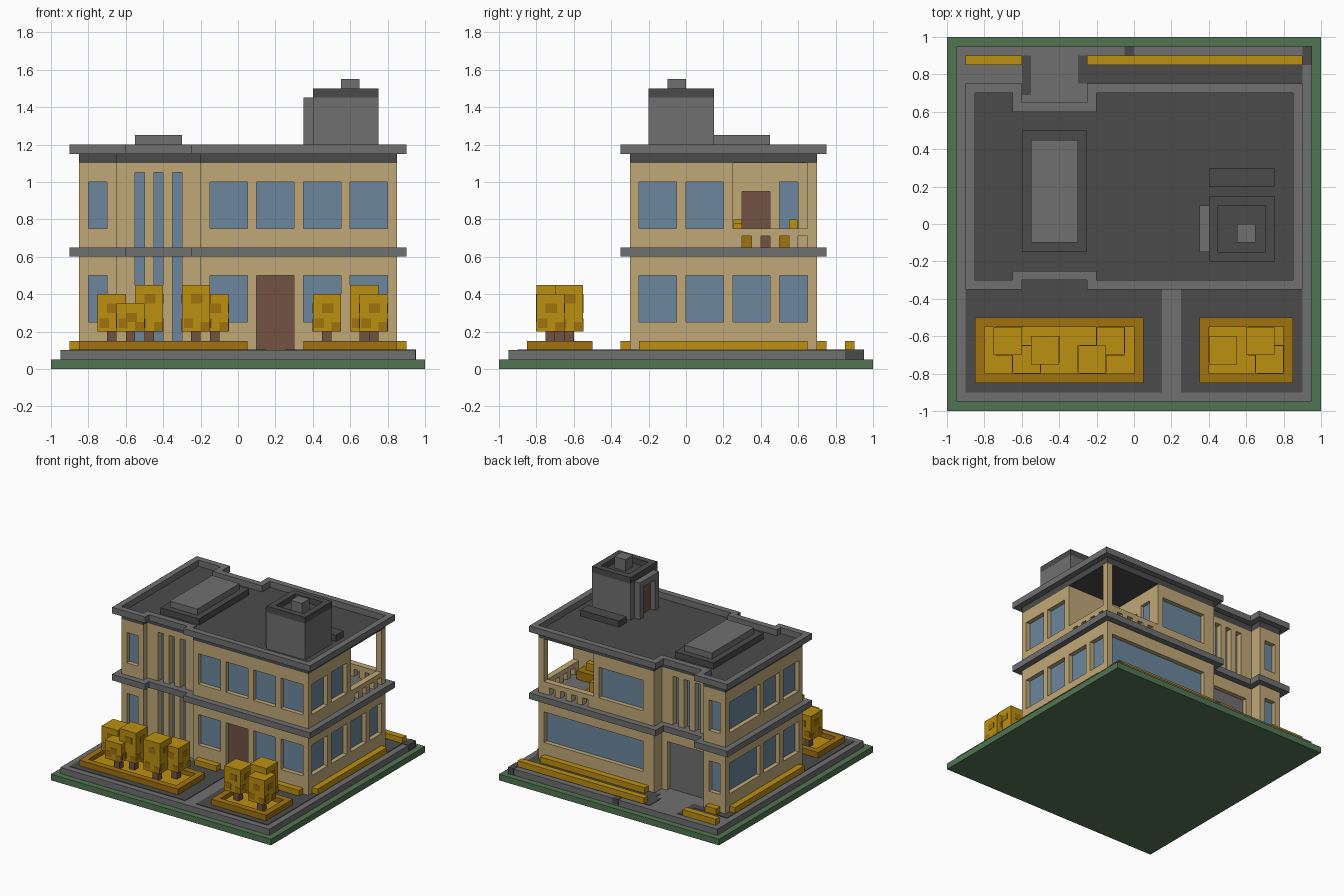
import bpy, bmesh

old = bpy.data.objects.get("Cube")
if old:
    bpy.data.objects.remove(old, do_unlink=True)


def material(name, r, g, b):
    lin = [((c / 255 + 0.055) / 1.055) ** 2.4 for c in (r, g, b)] + [1]
    m = bpy.data.materials.new(name)
    m.use_nodes = True
    m.diffuse_color = lin
    m.node_tree.nodes["Principled BSDF"].inputs["Base Color"].default_value = lin
    return m


GREEN = material("grass green", 82, 117, 82)
LIGHT = material("light grey", 112, 112, 112)
DARK = material("dark grey", 75, 75, 75)
BEIGE = material("beige wall", 192, 169, 120)
BLUE = material("window blue", 108, 135, 157)
BROWN = material("wood brown", 114, 82, 66)
LEAF = material("leaf gold", 188, 144, 16)
OCHRE = material("dark ochre", 160, 114, 14)


def finish(name, bm, mat):
    bmesh.ops.recalc_face_normals(bm, faces=bm.faces)
    me = bpy.data.meshes.new(name)
    bm.to_mesh(me)
    bm.free()
    me.materials.append(mat)
    ob = bpy.data.objects.new(name, me)
    bpy.context.scene.collection.objects.link(ob)
    return ob


def boxes(name, mat, *items):
    """One object made of boxes (x0, x1, y0, y1, z0, z1)."""
    bm = bmesh.new()
    for x0, x1, y0, y1, z0, z1 in items:
        for v in bmesh.ops.create_cube(bm, size=1)["verts"]:
            v.co = (x1 if v.co.x > 0 else x0, y1 if v.co.y > 0 else y0, z1 if v.co.z > 0 else z0)
    return finish(name, bm, mat)


def prism(name, mat, pts, z0, z1):
    bm = bmesh.new()
    face = bm.faces.new([bm.verts.new((x, y, z0)) for x, y in pts])
    top = bmesh.ops.extrude_face_region(bm, geom=[face])["geom"]
    for v in top:
        if isinstance(v, bmesh.types.BMVert):
            v.co.z = z1
    return finish(name, bm, mat)


def frame(x0, x1, y0, y1, z0, z1, t):
    return [(x0, x1, y0, y0 + t, z0, z1), (x0, x1, y1 - t, y1, z0, z1),
            (x0, x0 + t, y0 + t, y1 - t, z0, z1), (x1 - t, x1, y0 + t, y1 - t, z0, z1)]


def outline(o, terrace=False):
    """Building footprint grown by o, optionally without the terrace corner."""
    f, b, s, l, r = -0.3 - o, 0.7 + o, 0.85 + o, -0.65 + o, -0.2 - o
    corner = [(s, 0.25), (0.35, 0.25), (0.35, b)] if terrace else [(s, b)]
    return [(-s, f), (l, f), (l, f + 0.05), (r, f + 0.05), (r, f), (s, f)] + corner + \
           [(r, b), (r, b - 0.1), (l, b - 0.1), (l, b), (-s, b)]


# Ground and paving
boxes("lawn", GREEN, (-1, 1, -1, 1, 0, 0.05))
boxes("pavement", LIGHT, (-0.95, 0.95, -0.95, 0.95, 0.05, 0.1))
boxes("paving_dark", DARK, (-0.9, 0.15, -0.9, -0.3, 0.1, 0.104), (0.25, 0.9, -0.9, -0.3, 0.1, 0.104),
      (-0.9, -0.84, -0.3, 0.75, 0.1, 0.104), (0.84, 0.9, -0.3, 0.75, 0.1, 0.104),
      (-0.9, -0.55, 0.69, 0.75, 0.1, 0.104), (-0.25, 0.9, 0.69, 0.75, 0.1, 0.104),
      (-0.6, -0.55, 0.75, 0.9, 0.1, 0.104), (-0.3, 0.9, 0.75, 0.9, 0.1, 0.104))
boxes("drain_blocks", DARK, (-0.05, 0, 0.9, 0.952, 0.06, 0.103), (0.9, 0.952, 0.85, 0.952, 0.05, 0.103))

# Walls, one body per storey
lower = prism("lower_walls", BEIGE, outline(0), 0.1, 0.6)
upper = prism("upper_walls", BEIGE, outline(0, True), 0.65, 1.1)

# Openings: recess cutters plus a panel set at the back of each recess
cuts = {lower: [], upper: []}
panels = {BLUE: [], BROWN: [], LIGHT: []}


def opening(body, side, wall, u0, u1, z0, z1, mat=BLUE, depth=0.04):
    s = -1 if side[0] == "-" else 1
    a, b = sorted((wall + s * 0.02, wall - s * depth))
    c, d = sorted((wall - s * (depth - 0.004), wall - s * (depth + 0.004)))
    if side[1] == "x":
        cuts[body].append((a, b, u0, u1, z0, z1))
        panels[mat].append((c, d, u0, u1, z0, z1))
    else:
        cuts[body].append((u0, u1, a, b, z0, z1))
        panels[mat].append((u0, u1, c, d, z0, z1))


for body, z in ((lower, 0.25), (upper, 0.75)):
    front = [(-0.8, -0.7), (-0.15, 0.05), (0.35, 0.55), (0.6, 0.8)]
    right = [(-0.25, -0.05), (0, 0.2)]
    if body is lower:
        right += [(0.25, 0.45), (0.5, 0.65)]
    else:
        front.append((0.1, 0.3))
    for u in front:
        opening(body, "-y", -0.3, *u, z, z + 0.25)
    for u in right:
        opening(body, "+x", 0.85, *u, z, z + 0.25)
    for u in ((-0.25, -0.05), (0, 0.2), (0.25, 0.65)):
        opening(body, "-x", -0.85, *u, z, z + 0.25)
    for u in ((-0.8, -0.7), (-0.1, 0.8 if body is lower else 0.3)):
        opening(body, "+y", 0.7, *u, z, z + 0.25)
opening(lower, "-y", -0.3, 0.1, 0.3, 0.09, 0.5, BROWN)
opening(lower, "+y", 0.6, -0.6, -0.25, 0.09, 0.5, LIGHT)
opening(upper, "+x", 0.35, 0.3, 0.45, 0.64, 0.95, BROWN, 0.03)
opening(upper, "+x", 0.35, 0.5, 0.6, 0.75, 1.0, BLUE, 0.03)
# Tall glazed bays behind the fins
opening(lower, "-y", -0.25, -0.6, -0.25, 0.15, 0.61, BLUE, 0.05)
opening(upper, "-y", -0.25, -0.6, -0.25, 0.64, 1.05, BLUE, 0.05)
opening(upper, "+y", 0.6, -0.6, -0.25, 0.64, 1.05, BLUE, 0.05)

for body, items in cuts.items():
    cutter = boxes("cutter", BEIGE, *items)
    cutter.hide_render = True
    mod = body.modifiers.new("openings", "BOOLEAN")
    mod.object, mod.operation, mod.solver = cutter, "DIFFERENCE", "EXACT"
    dg = bpy.context.evaluated_depsgraph_get()
    body.data = bpy.data.meshes.new_from_object(body.evaluated_get(dg))
    body.modifiers.clear()
    bpy.data.objects.remove(cutter, do_unlink=True)

boxes("window_glass", BLUE, *panels[BLUE])
boxes("wooden_doors", BROWN, *panels[BROWN])
boxes("garage_door", LIGHT, *panels[LIGHT])

fins = []
for x in (-0.6, -0.5, -0.4, -0.3):
    fins += [(x, x + 0.05, -0.25, -0.2, 0.15, 0.6), (x, x + 0.05, -0.25, -0.2, 0.65, 1.05),
             (x, x + 0.05, 0.55, 0.6, 0.65, 1.05)]
boxes("bay_fins", BEIGE, *fins)

# Cornice, roof and parapet
prism("floor_cornice", LIGHT, outline(0.05), 0.6, 0.65)
prism("roof_slab", DARK, outline(0), 1.1, 1.15)
bm = bmesh.new()
rings = [[bm.verts.new((x, y, z)) for x, y in outline(o)]
         for o, z in ((0, 1.15), (0.05, 1.15), (0.05, 1.2), (0, 1.2))]
n = len(rings[0])
for k in range(4):
    p, q = rings[k], rings[(k + 1) % 4]
    for i in range(n):
        bm.faces.new((p[i], p[(i + 1) % n], q[(i + 1) % n], q[i]))
finish("roof_parapet", bm, LIGHT)

# Terrace: corner column, balustrade, planters
boxes("terrace_column", BEIGE, (0.8, 0.85, 0.65, 0.7, 0.65, 1.1))
rail = [(0.8, 0.85, 0.25, 0.65, 0.71, 0.75), (0.35, 0.8, 0.65, 0.7, 0.71, 0.75)]
rail += [(0.8, 0.85, y, y + 0.05, 0.65, 0.71) for y in (0.25, 0.35, 0.45, 0.55)]
rail += [(x, x + 0.05, 0.65, 0.7, 0.65, 0.71) for x in (0.35, 0.45, 0.55, 0.65, 0.75)]
boxes("terrace_balustrade", BEIGE, *rail)
boxes("terrace_planters", OCHRE, (0.4, 0.75, 0.25, 0.35, 0.65, 0.72), (0.36, 0.5, 0.5, 0.6, 0.65, 0.72))
boxes("terrace_shrubs", LEAF, (0.42, 0.52, 0.255, 0.3, 0.72, 0.8), (0.6, 0.7, 0.255, 0.3, 0.72, 0.78),
      (0.38, 0.46, 0.55, 0.595, 0.72, 0.8))

# Rooftop: skylight, stair tower, low duct
boxes("skylight_base", DARK, (-0.6, -0.25, -0.15, 0.5, 1.15, 1.2))
boxes("skylight_top", LIGHT, (-0.55, -0.3, -0.1, 0.45, 1.2, 1.25))
boxes("roof_duct", DARK, (0.4, 0.75, 0.2, 0.3, 1.15, 1.2))
boxes("stair_tower", LIGHT, (0.4, 0.75, -0.2, 0.15, 1.15, 1.45))
boxes("tower_roof", DARK, (0.45, 0.7, -0.15, 0.1, 1.45, 1.455), *frame(0.4, 0.75, -0.2, 0.15, 1.45, 1.5, 0.05))
boxes("tower_vent", LIGHT, (0.55, 0.65, -0.1, 0, 1.455, 1.55))
boxes("tower_door_frame", LIGHT, (0.35, 0.4, -0.15, -0.1, 1.15, 1.45), (0.35, 0.4, 0.05, 0.1, 1.15, 1.45),
      (0.35, 0.4, -0.1, 0.05, 1.4, 1.45))
boxes("tower_door", BROWN, (0.392, 0.4, -0.1, 0.05, 1.15, 1.4))

# Hedges along the boundary and the walls
hedges = [(-0.9, -0.6, 0.85, 0.9), (-0.25, 0.9, 0.85, 0.9), (-0.15, 0.8, 0.7, 0.75), (-0.8, -0.7, 0.7, 0.75),
          (0.85, 0.9, -0.25, 0.65), (-0.9, -0.85, -0.25, 0.65), (-0.15, 0.05, -0.35, -0.3),
          (0.35, 0.8, -0.35, -0.3), (-0.8, -0.7, -0.35, -0.3)]
boxes("hedges", LEAF, *[h + (0.1, 0.15) for h in hedges])

# Front planters with cube-crowned trees
for side, x0, x1 in (("left", 0.35, 0.85), ("right", -0.85, 0.05)):
    boxes(side + "_planter_rim", OCHRE, *frame(x0, x1, -0.85, -0.5, 0.1, 0.15, 0.05))
    boxes(side + "_planter_bed", LEAF, (x0 + 0.05, x1 - 0.05, -0.8, -0.55, 0.1, 0.115))

crowns, trunks, patches = [], [], []
for x, y, top in ((-0.75, -0.7, 0.4), (-0.65, -0.8, 0.35), (-0.55, -0.75, 0.45), (-0.3, -0.8, 0.45),
                  (-0.2, -0.7, 0.4), (0.4, -0.75, 0.4), (0.6, -0.7, 0.45), (0.65, -0.8, 0.4)):
    crowns.append((x, x + 0.15, y, y + 0.15, 0.2, top))
    trunks.append((x + 0.05, x + 0.1, y + 0.05, y + 0.1, 0.1, 0.2))
    for a, b, z0, z1 in ((0.01, 0.06, 0.22, 0.27), (0.05, 0.11, top - 0.1, top - 0.05), (0.1, 0.15, 0.2, 0.25)):
        for e in (-0.002, 0.149):
            patches.append((x + a, x + b, y + e, y + e + 0.003, z0, z1))
            patches.append((x + e, x + e + 0.003, y + a, y + b, z0, z1))
boxes("tree_trunks", BROWN, *trunks)
boxes("tree_crowns", LEAF, *crowns)
boxes("tree_leaf_patches", OCHRE, *patches)
